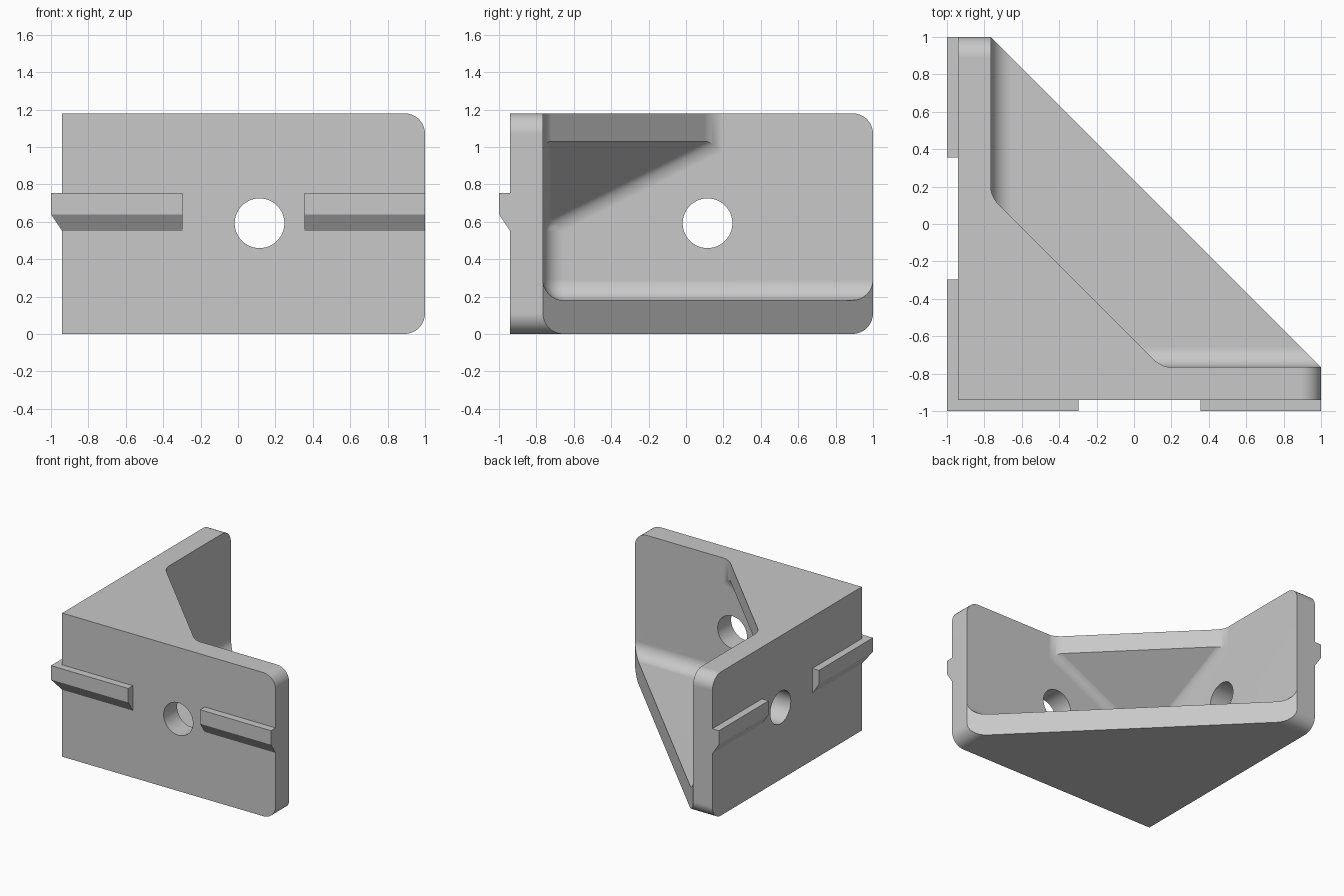
import bpy, bmesh, math
from mathutils import Vector

if "Cube" in bpy.data.objects:
    bpy.data.objects.remove(bpy.data.objects["Cube"])

OUT, INN, TOP, FLOOR, R = -0.94, -0.765, 1.18, 0.18, 0.11

grey = bpy.data.materials.new("light_grey")
grey.use_nodes = True
grey.diffuse_color = (0.58, 0.58, 0.58, 1)
grey.node_tree.nodes["Principled BSDF"].inputs["Base Color"].default_value = (0.58, 0.58, 0.58, 1)


def make(name, verts, faces):
    mesh = bpy.data.meshes.new(name)
    mesh.from_pydata(verts, [], faces)
    bm = bmesh.new()
    bm.from_mesh(mesh)
    bmesh.ops.recalc_face_normals(bm, faces=bm.faces)
    bm.to_mesh(mesh)
    bm.free()
    mesh.materials.append(grey)
    obj = bpy.data.objects.new(name, mesh)
    bpy.context.collection.objects.link(obj)
    return obj


def loft(name, sections):
    """Join equal point rings into a closed solid."""
    n = len(sections[0])
    verts = [p for s in sections for p in s]
    faces = [list(range(n)), list(range(len(verts) - n, len(verts)))]
    for k in range(0, len(verts) - n, n):
        for i in range(n):
            j = (i + 1) % n
            faces.append([k + i, k + j, k + n + j, k + n + i])
    return make(name, verts, faces)


def round_edges(obj, weight_rule):
    """Bevel each edge by the tangent length its rule returns."""
    mesh = obj.data
    attr = mesh.attributes.new("bevel_weight_edge", 'FLOAT', 'EDGE')
    for e in mesh.edges:
        a, b = (mesh.vertices[i].co for i in e.vertices)
        attr.data[e.index].value = weight_rule(a, b)
    mod = obj.modifiers.new("round", 'BEVEL')
    mod.limit_method = 'WEIGHT'
    mod.width = R
    mod.segments = 8
    mod.use_clamp_overlap = False


def cut(target, cutter, operation):
    mod = target.modifiers.new("cut", 'BOOLEAN')
    mod.operation = operation
    mod.solver = 'EXACT'
    mod.object = cutter
    cutter.hide_render = True
    bpy.ops.object.select_all(action='DESELECT')
    bpy.context.view_layer.objects.active = target
    target.select_set(True)
    bpy.ops.object.modifier_apply(modifier=mod.name)
    bpy.data.objects.remove(cutter)


# Triangular block, trimmed by a box with rounded outer ends
far = 0.235 - OUT
body = loft("corner_bracket", [[(OUT, OUT, z), (far, OUT, z), (OUT, far, z)] for z in (-0.2, 1.4)])
trim = loft("trim_box", [[(-2, -2, z), (1, -2, z), (1, 1, z), (-2, 1, z)] for z in (0, TOP)])


def trim_rule(a, b):
    flat = abs(a.z - b.z) < 0.001
    at_end = (a.x > 0.9 and b.x > 0.9) or (a.y > 0.9 and b.y > 0.9)
    return 1.0 if flat and at_end else 0.0


round_edges(trim, trim_rule)
cut(body, trim, 'INTERSECT')

# Open pocket, leaving two walls, a floor and an undercut corner gusset
G, GZ, LOW, B, T = 0.145, 1.03, 0.575, 2, 1.5
pocket = make("pocket", [
    (INN, INN, FLOOR), (B, INN, FLOOR), (B, B, FLOOR), (INN, B, FLOOR), (INN, INN, LOW),
    (G, INN, GZ), (INN, G, GZ), (G, INN, T), (INN, G, T), (B, INN, T), (B, B, T), (INN, B, T)],
    [(0, 3, 2, 1), (0, 1, 9, 7, 5, 4), (0, 4, 6, 8, 11, 3), (4, 5, 6), (5, 7, 8, 6),
     (7, 9, 10, 11, 8), (1, 2, 10, 9), (2, 3, 11, 10)])


def pocket_rule(a, b):
    on_wall = any(abs(a[i] - INN) < 0.001 and abs(b[i] - INN) < 0.001 for i in (0, 1))
    if not on_wall or min(a.z, b.z) > 1.4 or (max(a.x, b.x) > 1.9 and a.z != b.z) \
            or (max(a.y, b.y) > 1.9 and a.z != b.z):
        return 0.0
    d = (b - a).normalized()
    if abs(d.z) < 0.001 or (abs(d.z) > 0.99 and max(a.x, a.y) < -0.7):
        return 1.0                      # square inner corners
    return math.tan(math.pi / 8) if abs(d.z) > 0.99 else 0.65


round_edges(pocket, pocket_rule)
cut(body, pocket, 'DIFFERENCE')

# Round screw hole through each wall
for side in (0, 1):
    ring = [(0.115 + 0.133 * math.cos(t * math.tau / 48), 0.592 + 0.133 * math.sin(t * math.tau / 48))
            for t in range(48)]
    hole = loft("hole", [[(d, u, z) if side else (u, d, z) for u, z in ring] for d in (-1.2, -0.6)])
    cut(body, hole, 'DIFFERENCE')

bpy.ops.object.shade_smooth_by_angle(angle=math.radians(25))
wn = body.modifiers.new("even_shading", 'WEIGHTED_NORMAL')
wn.keep_sharp = True

# Guide ribs: one wraps the outer corner, one sits at each wall end
profile = [(-0.92, 0.55), (OUT, 0.55), (-1, 0.64), (-1, 0.755), (-0.92, 0.755)]
loft("corner_rib", [[(-0.298, o, z) for o, z in profile],
                    [(o, o, z) for o, z in profile],
                    [(o, -0.298, z) for o, z in profile]])
loft("front_end_rib", [[(x, o, z) for o, z in profile] for x in (0.355, 1)])
loft("side_end_rib", [[(o, y, z) for o, z in profile] for y in (0.355, 1)])
